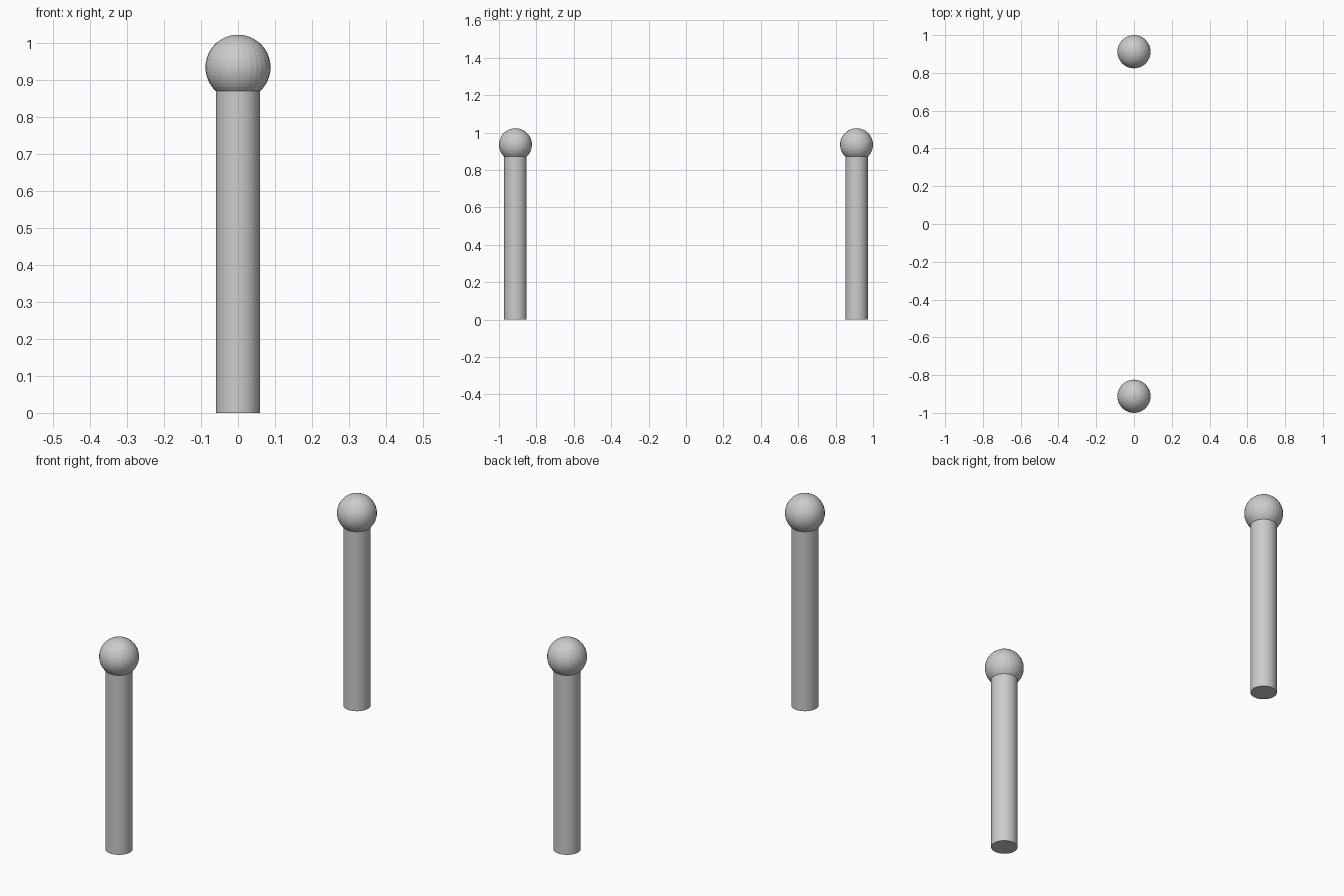
import bpy

if "Cube" in bpy.data.objects:
    bpy.data.objects.remove(bpy.data.objects["Cube"])

POST_Y = 0.912       # distance of each post from the centre
POST_R = 0.06
POST_H = 0.875       # the top of the shaft sits just inside the ball
BALL_R = 0.088
BALL_Z = 0.935


def build_post(label, y):
    # Round shaft
    bpy.ops.mesh.primitive_cylinder_add(
        vertices=32, radius=POST_R, depth=POST_H, location=(0, y, POST_H / 2))
    shaft = bpy.context.object
    shaft.name = label + "_post_shaft"
    bpy.ops.object.shade_smooth_by_angle()

    # Ball finial
    bpy.ops.mesh.primitive_uv_sphere_add(
        segments=32, ring_count=24, radius=BALL_R, location=(0, y, BALL_Z))
    ball = bpy.context.object
    ball.name = label + "_post_ball"


build_post("front", -POST_Y)
build_post("back", POST_Y)
